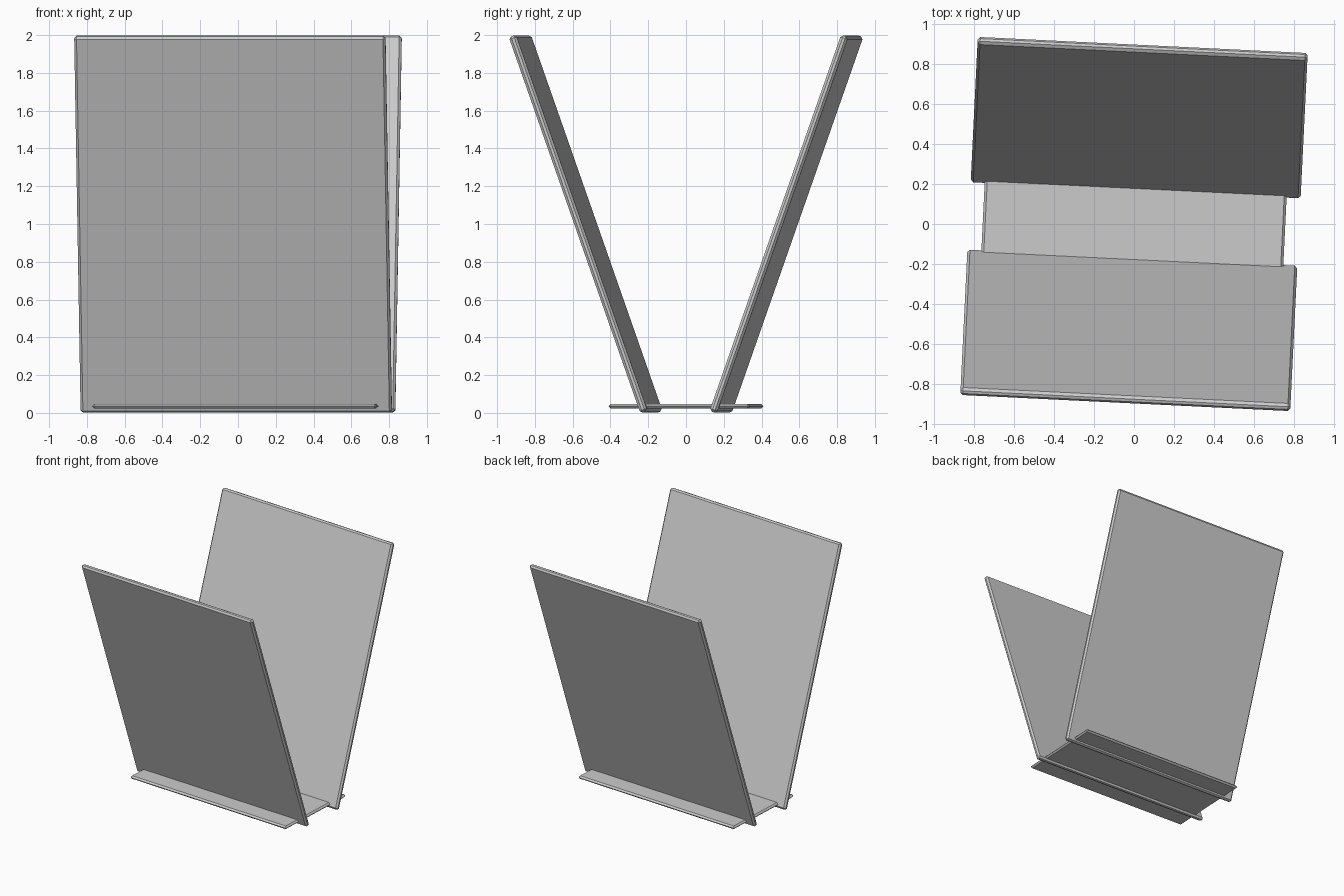
import bpy
import bmesh
from math import radians
from mathutils import Matrix, Vector

if "Cube" in bpy.data.objects:
    bpy.data.objects.remove(bpy.data.objects["Cube"], do_unlink=True)

grey = bpy.data.materials.new("plain grey")
grey.use_nodes = True
colour = (0.6, 0.6, 0.6, 1)
grey.diffuse_color = colour
grey.node_tree.nodes["Principled BSDF"].inputs["Base Color"].default_value = colour

TURN = Matrix.Rotation(radians(-2.8), 4, "Z")  # whole stand is slightly turned
LEAN = radians(19.3)


def slab(name, size, placement, chamfer):
    """Thin rectangular board with chamfered edges."""
    bm = bmesh.new()
    bmesh.ops.create_cube(bm, size=1)
    bmesh.ops.scale(bm, vec=Vector(size), verts=bm.verts)
    bmesh.ops.bevel(bm, geom=bm.edges[:], offset=chamfer, segments=1,
                    affect="EDGES", profile=0.5)
    bm.transform(TURN @ placement)
    mesh = bpy.data.meshes.new(name)
    bm.to_mesh(mesh)
    bm.free()
    mesh.materials.append(grey)
    obj = bpy.data.objects.new(name, mesh)
    bpy.context.collection.objects.link(obj)


# Two boards leaning outward
for name, side in (("front_panel", -1), ("back_panel", 1)):
    place = Matrix.Translation((0, side * 0.532, 1)) @ Matrix.Rotation(-side * LEAN, 4, "X")
    slab(name, (1.65, 0.04, 2.11), place, 0.013)

# Flat plate passing through both boards
slab("base_plate", (1.51, 0.75, 0.026), Matrix.Translation((0, 0, 0.035)), 0.0125)
